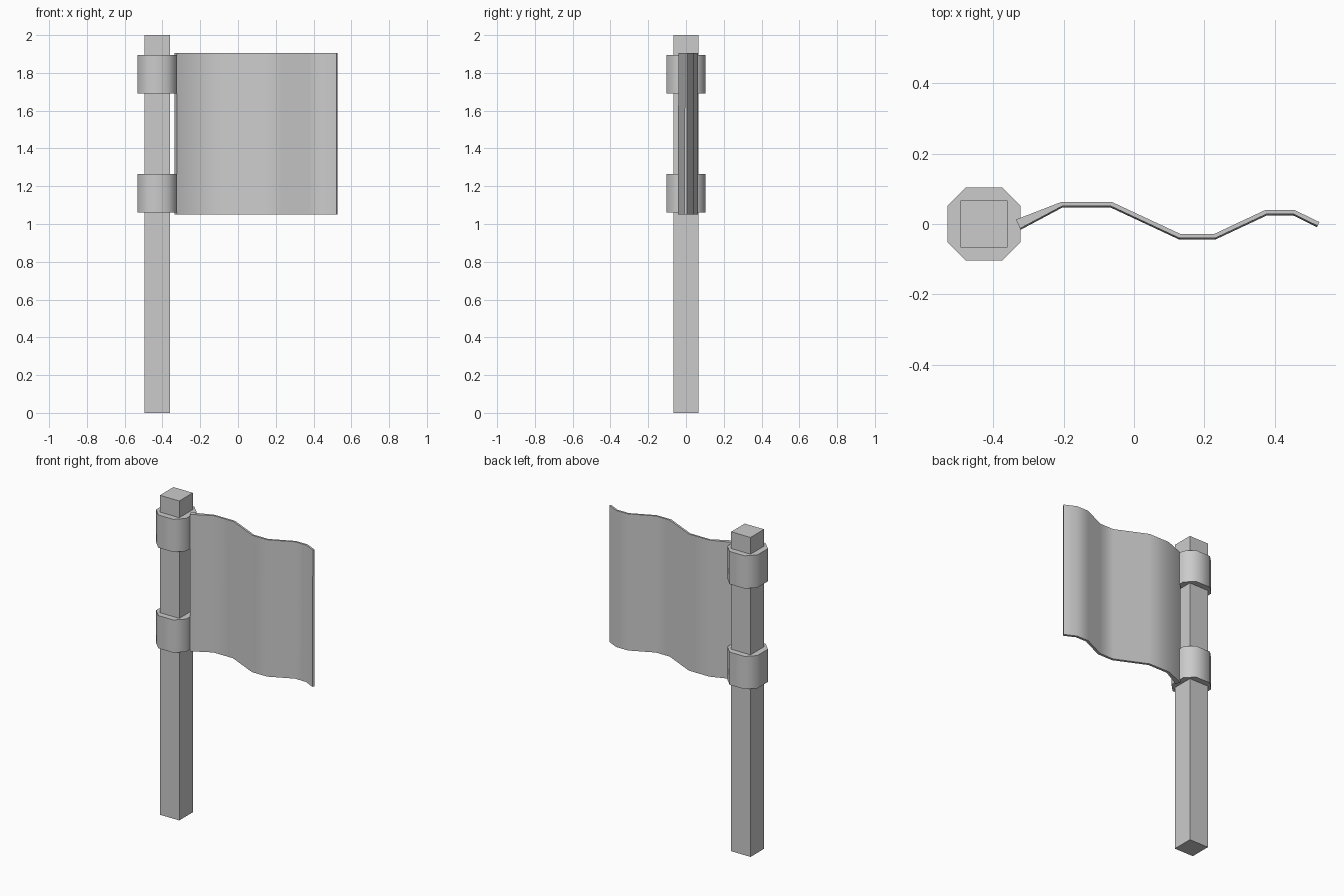
import bpy, bmesh, math
from mathutils import Vector

if "Cube" in bpy.data.objects:
    bpy.data.objects.remove(bpy.data.objects["Cube"])

grey = bpy.data.materials.new("plain_grey")
grey.diffuse_color = (0.6, 0.6, 0.6, 1)
grey.use_nodes = True
grey.node_tree.nodes["Principled BSDF"].inputs["Base Color"].default_value = grey.diffuse_color
PX = -0.427  # pole centre


def finish(name, bm, smooth=None):
    bmesh.ops.recalc_face_normals(bm, faces=bm.faces)
    me = bpy.data.meshes.new(name)
    bm.to_mesh(me)
    bm.free()
    ob = bpy.data.objects.new(name, me)
    bpy.context.collection.objects.link(ob)
    me.materials.append(grey)
    if smooth:
        bpy.ops.object.select_all(action='DESELECT')
        ob.select_set(True)
        bpy.context.view_layer.objects.active = ob
        bpy.ops.object.shade_smooth_by_angle(angle=math.radians(smooth))
    return ob


def prism(name, bottom, top, z0, z1, smooth=None):
    """Closed prism between two matching outlines."""
    bm = bmesh.new()
    lo = [bm.verts.new((x, y, z0)) for x, y in bottom]
    hi = [bm.verts.new((x, y, z1)) for x, y in top]
    n = len(lo)
    for i in range(n):
        j = (i + 1) % n
        bm.faces.new((lo[i], lo[j], hi[j], hi[i]))
    bm.faces.new(lo)
    bm.faces.new(hi)
    return finish(name, bm, smooth)


# Square pole
h = 0.067
square = [(PX - h, -h), (PX + h, -h), (PX + h, h), (PX - h, h)]
prism("pole", square, square, 0, 2)

# Two chamfered bands around the pole
a, c = 0.104, 0.052
octagon = [(PX + x, y) for x, y in ((-c, -a), (c, -a), (a, -c), (a, c),
                                    (c, a), (-c, a), (-a, c), (-a, -c))]
for name, z in (("lower_band", 1.06), ("upper_band", 1.69)):
    prism(name, octagon, octagon, z, z + 0.205, 50)

# Wavy cloth: a thin strip along a path, slightly thicker at the pole
path = [(-0.33, 0.0), (-0.205, 0.057), (-0.065, 0.057), (0.13, -0.034),
        (0.23, -0.034), (0.375, 0.034), (0.455, 0.034), (0.525, 0.0)]


def strip(front_shift):
    left, right = [], []
    for i, p in enumerate(path):
        p = Vector(p)
        d = Vector(path[min(i + 1, 7)]) - Vector(path[max(i - 1, 0)])
        nrm = Vector((-d.y, d.x)).normalized()
        t = 0.014 if i == 0 else 0.006
        left.append(tuple(p + nrm * t))
        right.append(tuple(p - nrm * (t + front_shift)))
    return left, right


bm = bmesh.new()
rows = []
for z, shift in ((1.05, 0.004), (1.905, 0.0)):
    l, r = strip(shift)
    rows.append([[bm.verts.new((x, y, z)) for x, y in side] for side in (l, r)])
(bl, br), (tl, tr) = rows
for i in range(7):
    bm.faces.new((bl[i], bl[i + 1], tl[i + 1], tl[i]))
    bm.faces.new((br[i], br[i + 1], tr[i + 1], tr[i]))
    bm.faces.new((bl[i], bl[i + 1], br[i + 1], br[i]))
    bm.faces.new((tl[i], tl[i + 1], tr[i + 1], tr[i]))
for i in (0, 7):
    bm.faces.new((bl[i], br[i], tr[i], tl[i]))
finish("flag_cloth", bm, 40)
